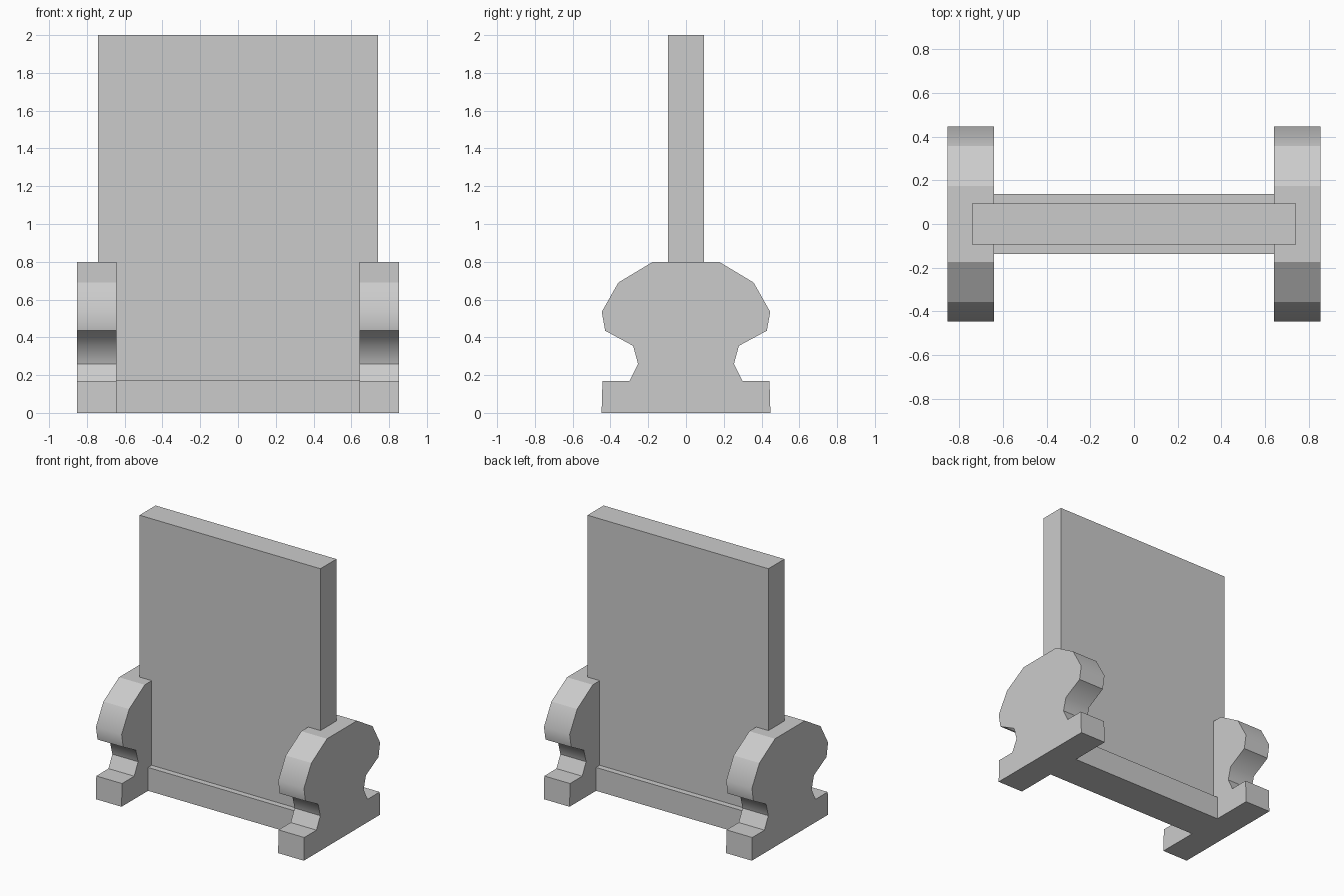
import bpy, bmesh

if "Cube" in bpy.data.objects:
    bpy.data.objects.remove(bpy.data.objects["Cube"])


def make_object(name, bm):
    bmesh.ops.recalc_face_normals(bm, faces=bm.faces)
    mesh = bpy.data.meshes.new(name)
    bm.to_mesh(mesh)
    bm.free()
    obj = bpy.data.objects.new(name, mesh)
    bpy.context.collection.objects.link(obj)
    return obj


def box(name, half_x, half_y, z0, z1):
    bm = bmesh.new()
    bmesh.ops.create_cube(bm, size=1)
    for v in bm.verts:
        v.co = (v.co.x * 2 * half_x, v.co.y * 2 * half_y,
                z0 + (v.co.z + 0.5) * (z1 - z0))
    return make_object(name, bm)


# Upright panel and the rail under it
box("upright_panel", 0.742, 0.094, 0.17, 2.0)
box("base_rail", 0.65, 0.137, 0.0, 0.173)

# Scrolled side foot: half outline as (y, z), reflected front to back
half = [(0.447, 0.0), (0.442, 0.17), (0.299, 0.17), (0.254, 0.26),
        (0.28, 0.355), (0.428, 0.435), (0.446, 0.535), (0.358, 0.69),
        (0.175, 0.80)]
soft_heights = (0.355, 0.535)
outline = half + [(-y, z) for y, z in reversed(half)]

bm = bmesh.new()
face = bm.faces.new([bm.verts.new((0.642, y, z)) for y, z in outline])
extruded = bmesh.ops.extrude_face_region(bm, geom=[face])["geom"]
bmesh.ops.translate(bm, vec=(0.211, 0, 0),
                    verts=[g for g in extruded if isinstance(g, bmesh.types.BMVert)])

# Round the bulge and waist softly, keep the other corners crisp
for f in bm.faces:
    f.smooth = len(f.verts) == 4
for e in bm.edges:
    a, b = (v.co for v in e.verts)
    across = abs(a.x - b.x) > 0.1
    e.smooth = across and any(abs(a.z - h) < 0.001 for h in soft_heights)

foot = make_object("side_foot", bm)
mirror = foot.modifiers.new("mirror", "MIRROR")
mirror.use_axis = (True, False, False)
mirror.use_mirror_merge = False
